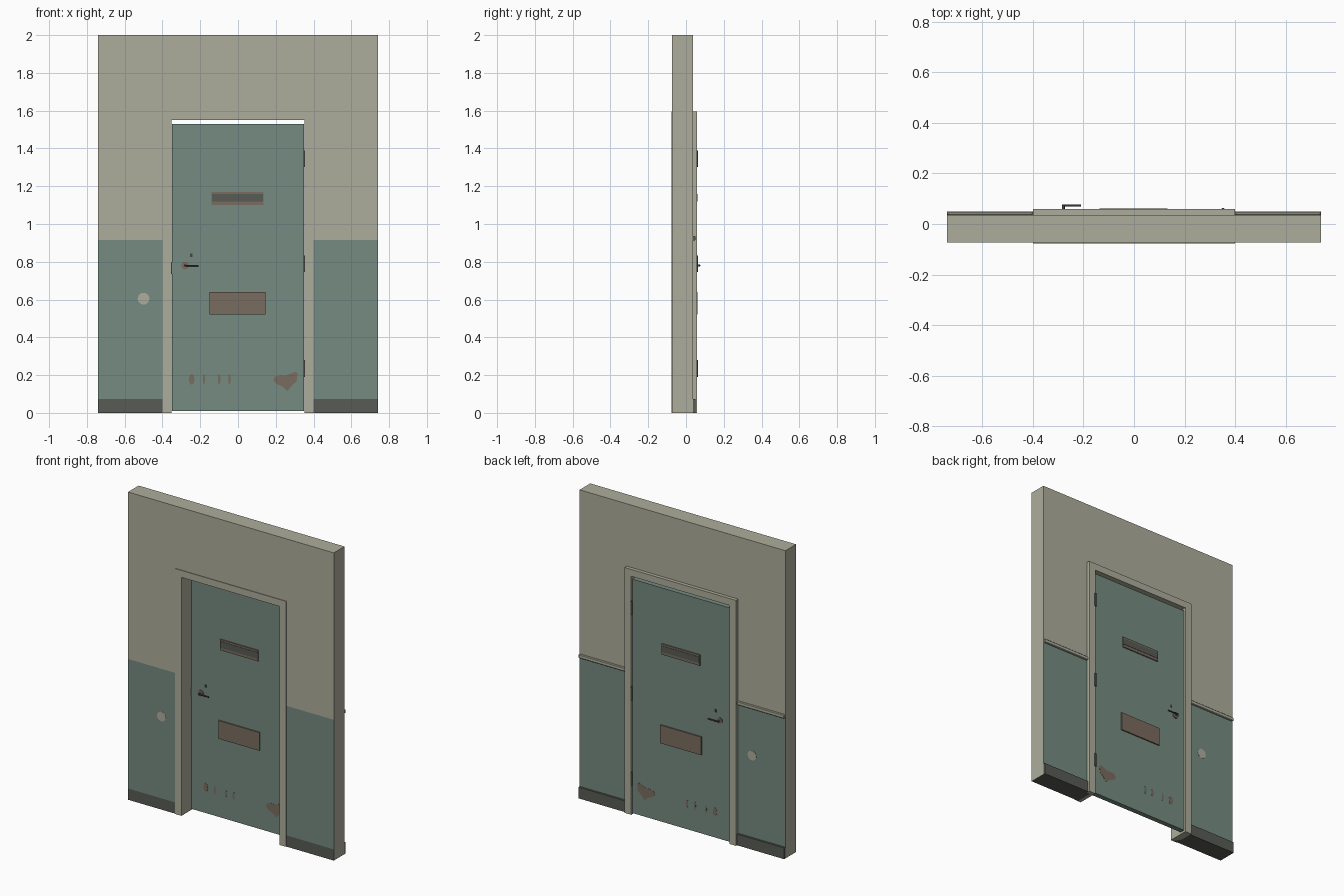
import bpy, bmesh, math
from mathutils import Matrix

if "Cube" in bpy.data.objects:
    bpy.data.objects.remove(bpy.data.objects["Cube"])


def srgb(r, g, b):
    f = lambda c: c / 12.92 if c <= 0.04045 else ((c + 0.055) / 1.055) ** 2.4
    return tuple(f(v / 255) for v in (r, g, b)) + (1,)


def material(name, *rgb):
    m = bpy.data.materials.new(name)
    m.diffuse_color = srgb(*rgb)
    m.use_nodes = True
    m.node_tree.nodes["Principled BSDF"].inputs["Base Color"].default_value = m.diffuse_color
    return m


CREAM = material("cream_plaster", 174, 174, 156)
TEAL = material("teal_paint", 117, 139, 128)
DARK = material("dark_grey", 88, 91, 85)
BROWN = material("worn_bronze", 122, 108, 94)
STEEL = material("dark_steel", 72, 70, 66)


def finish(name, bm, *mats):
    bmesh.ops.recalc_face_normals(bm, faces=bm.faces)
    me = bpy.data.meshes.new(name)
    bm.to_mesh(me)
    bm.free()
    for m in mats:
        me.materials.append(m)
    ob = bpy.data.objects.new(name, me)
    bpy.context.collection.objects.link(ob)
    return ob


def prism(pts, y0, y1):
    """Extrude an x-z outline along y."""
    bm = bmesh.new()
    face = bm.faces.new([bm.verts.new((x, y0, z)) for x, z in pts])
    new = bmesh.ops.extrude_face_region(bm, geom=[face])["geom"]
    for v in new:
        if isinstance(v, bmesh.types.BMVert):
            v.co.y = y1
    return bm


def box(name, x0, x1, y0, y1, z0, z1, mat, bevel=0):
    bm = prism([(x0, z0), (x1, z0), (x1, z1), (x0, z1)], y0, y1)
    if bevel:
        bmesh.ops.bevel(bm, geom=bm.edges[:], offset=bevel, segments=1, affect='EDGES')
    return finish(name, bm, mat)


def portal(half_out, half_in, z_in, z_out):
    return [(-half_out, 0), (-half_in, 0), (-half_in, z_in), (half_in, z_in),
            (half_in, 0), (half_out, 0), (half_out, z_out), (-half_out, z_out)]


def cylinder(name, loc, r, length, axis, mat, seg=16):
    bm = bmesh.new()
    rot = {'X': Matrix.Rotation(math.pi / 2, 4, 'Y'),
           'Y': Matrix.Rotation(math.pi / 2, 4, 'X'), 'Z': Matrix()}[axis]
    bmesh.ops.create_cone(bm, cap_ends=True, segments=seg, radius1=r, radius2=r,
                          depth=length, matrix=Matrix.Translation(loc) @ rot)
    ob = finish(name, bm, mat)
    for p in ob.data.polygons:
        p.use_smooth = len(p.vertices) == 4
    ob.data.set_sharp_from_angle(angle=math.radians(40))
    return ob


def oval(x, z, rx, rz, n=12):
    return [(x + rx * math.cos(i * math.tau / n), z + rz * math.sin(i * math.tau / n))
            for i in range(n)]


WF, WB = -0.073, 0.036      # wall front and back
DF, DB = 0.02, 0.052        # door front and back

# Wall with painted bands; the ends stay plaster
bm = prism(portal(0.74, 0.375, 1.57, 2.0), WF, WB)
for z in (0.073, 0.915):
    bmesh.ops.bisect_plane(bm, geom=bm.verts[:] + bm.edges[:] + bm.faces[:],
                           plane_co=(0, 0, z), plane_no=(0, 0, 1))
bm.normal_update()
for f in bm.faces:
    z = f.calc_center_median().z
    if abs(f.normal.x) < 0.5 and z < 0.915:
        f.material_index = 2 if z < 0.073 else 1
finish("wall", bm, CREAM, TEAL, DARK)

# Door frame
finish("door_frame", prism(portal(0.40, 0.353, 1.55, 1.595), -0.077, 0.059), CREAM)

# Door leaf
box("door_leaf", -0.349, 0.349, DF, DB, 0.01, 1.53, TEAL)

# Rear skirting and dado rail on both sides of the frame
for s, side in ((-1, "left"), (1, "right")):
    x0, x1 = sorted((s * 0.40, s * 0.74))
    box(side + "_skirting", x0, x1, WB, 0.049, 0, 0.073, DARK)
    box(side + "_dado_rail", x0, x1, WB, 0.050, 0.912, 0.937, CREAM, 0.004)

# Hinges
for z in (0.235, 0.79, 1.345):
    cylinder("hinge_knuckle", (0.352, 0.057, z), 0.007, 0.088, 'Z', STEEL, 12)

# Lock strike
box("lock_strike", -0.3535, -0.349, DF + 0.004, DB - 0.004, 0.735, 0.80, STEEL)

# Fittings and worn paint on both faces of the door and wall
chip = [(0.315, 0.212), (0.31, 0.165), (0.29, 0.15), (0.262, 0.116), (0.235, 0.14),
        (0.205, 0.152), (0.187, 0.17), (0.195, 0.193), (0.225, 0.2), (0.25, 0.197),
        (0.28, 0.208), (0.3, 0.217)]
for face, y, wall_y, s in (("front", DF, WF, -1), ("back", DB, WB, 1)):
    def span(a, b, base=y):
        return sorted((base + s * a, base + s * b))

    # Letter slot: plate with a dark flap
    box(face + "_letter_plate", -0.14, 0.135, *span(-0.001, 0.007), 1.10, 1.17, BROWN)
    box(face + "_letter_flap", -0.137, 0.132, *span(0.006, 0.009), 1.118, 1.158, DARK)
    # Lower plate
    box(face + "_lower_plate", -0.15, 0.145, *span(-0.001, 0.008), 0.522, 0.64, BROWN)
    # Lever handle
    cylinder(face + "_handle_rose", (-0.28, y + s * 0.003, 0.78), 0.02, 0.007, 'Y', BROWN, 20)
    cylinder(face + "_handle_spindle", (-0.28, y + s * 0.012, 0.78), 0.006, 0.022, 'Y', STEEL, 12)
    cylinder(face + "_handle_lever", (-0.247, y + s * 0.021, 0.78), 0.004, 0.075, 'X', STEEL, 12)
    # Keyhole
    box(face + "_keyhole", -0.254, -0.242, *span(0, 0.002), 0.826, 0.844, STEEL)
    # Chipped paint
    finish(face + "_door_chip", prism(chip, *span(-0.001, 0.0012)), BROWN)
    for i, (x, rx) in enumerate([(-0.245, 0.015), (-0.18, 0.006), (-0.10, 0.007), (-0.045, 0.007)]):
        finish(f"{face}_scuff_{i}", prism(oval(x, 0.177, rx, 0.028), *span(-0.001, 0.0012)), BROWN)
    finish(face + "_wall_chip", prism(oval(-0.5, 0.605, 0.032, 0.032, 10),
                                      *span(-0.001, 0.0012, wall_y)), CREAM)
